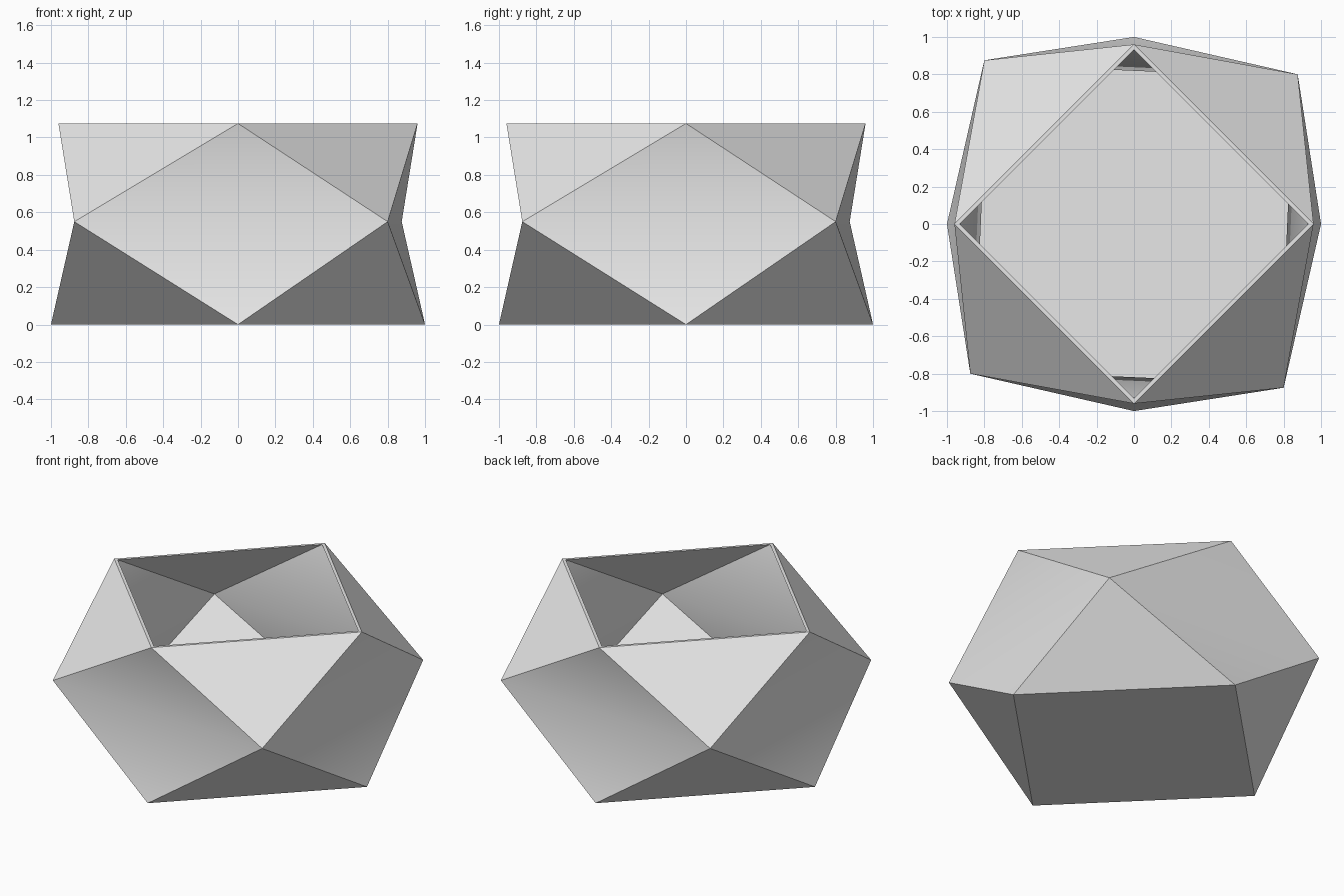
import bpy, bmesh, math

cube = bpy.data.objects.get("Cube")
if cube:
    bpy.data.objects.remove(cube, do_unlink=True)

SIDES = 4
WALL = 0.02

# Single light grey material
grey = bpy.data.materials.new("light_grey")
grey.use_nodes = True
color = (0.8, 0.8, 0.8, 1)
grey.diffuse_color = color
grey.node_tree.nodes["Principled BSDF"].inputs["Base Color"].default_value = color


def ring(bm, radius, z, turn):
    """Four corners at one height, turned about the vertical axis."""
    angles = [turn + i * math.tau / SIDES for i in range(SIDES)]
    return [bm.verts.new((radius * math.cos(a), radius * math.sin(a), z)) for a in angles]


# Faceted shell: square base, wider twisted waist, square open rim
bm = bmesh.new()
base = ring(bm, 1.0, 0, 0)
waist = ring(bm, 1.186, 0.55, math.atan2(0.8, 0.875))
rim = ring(bm, 0.96, 1.075, 0)
bm.faces.new(base[::-1])
for i in range(SIDES):
    n = (i + 1) % SIDES
    bm.faces.new((base[i], base[n], waist[i]))
    bm.faces.new((rim[i], waist[i], rim[n]))
    # Diamond side, folded inward along the waist
    bm.faces.new((base[i], waist[i], waist[i - 1]))
    bm.faces.new((rim[i], waist[i - 1], waist[i]))

mesh = bpy.data.meshes.new("faceted_bowl")
bm.to_mesh(mesh)
bm.free()
bowl = bpy.data.objects.new("faceted_bowl", mesh)
bpy.context.collection.objects.link(bowl)
mesh.materials.append(grey)

# Thin wall, grown inward
shell = bowl.modifiers.new("wall", "SOLIDIFY")
shell.thickness = WALL
shell.offset = -1
shell.use_even_offset = True

bpy.ops.object.select_all(action="DESELECT")
bowl.select_set(True)
bpy.context.view_layer.objects.active = bowl
bpy.ops.object.modifier_apply(modifier=shell.name)

# Level the rim
for v in mesh.vertices:
    if v.co.z > 1:
        v.co.z = 1.075

# Soft shading across the shallow folds only
bpy.ops.object.shade_smooth_by_angle(angle=math.radians(35))
